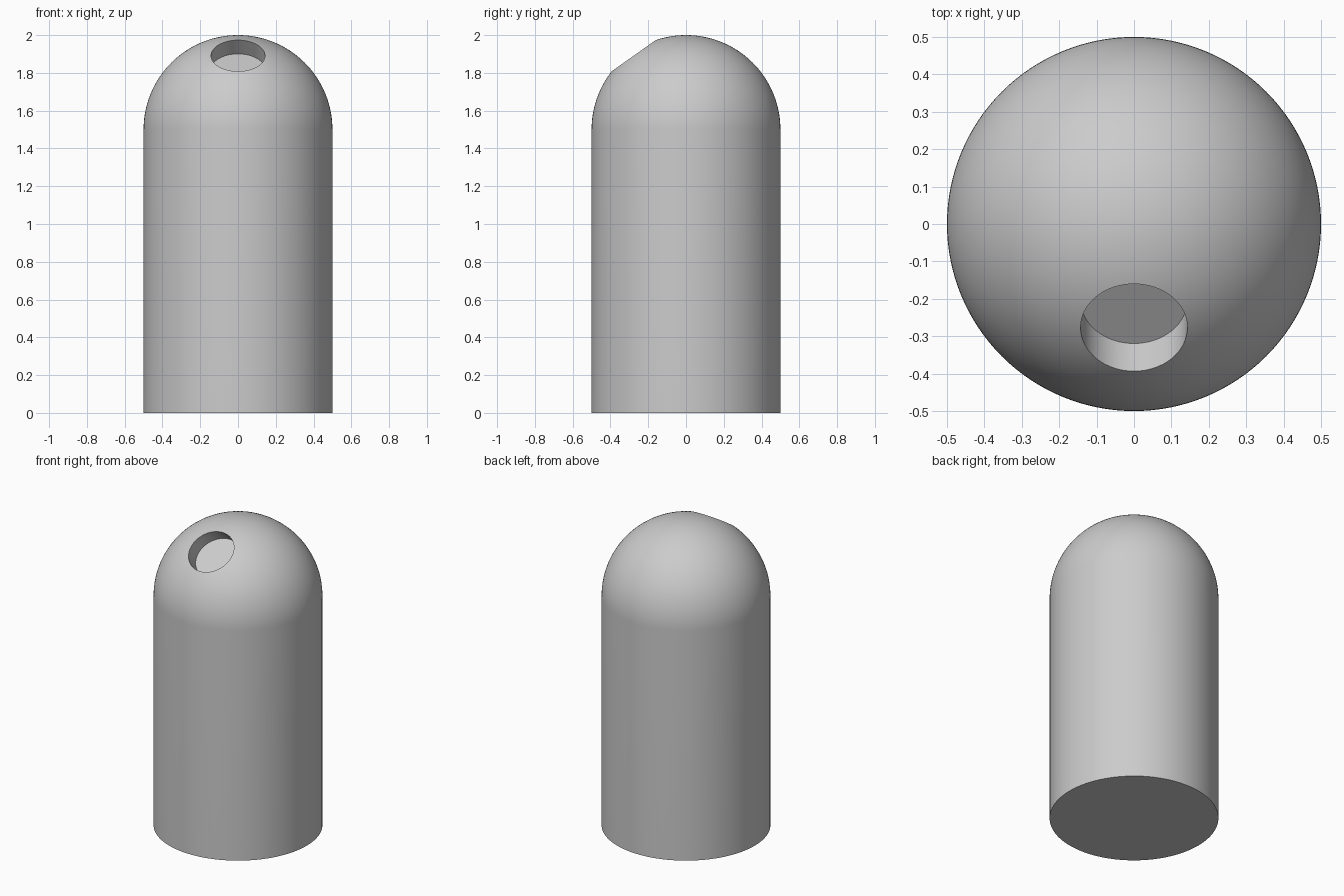
import bpy, bmesh
from math import sin, cos, pi, radians
from mathutils import Vector

if "Cube" in bpy.data.objects:
    bpy.data.objects.remove(bpy.data.objects["Cube"])

R, SHOULDER, SEG, RINGS = 0.5, 1.5, 128, 40


def make_object(name, bm):
    bmesh.ops.recalc_face_normals(bm, faces=bm.faces[:])
    mesh = bpy.data.meshes.new(name)
    bm.to_mesh(mesh)
    bm.free()
    obj = bpy.data.objects.new(name, mesh)
    bpy.context.collection.objects.link(obj)
    return obj


def bridge(bm, a, b):
    for i in range(len(a)):
        j = (i + 1) % len(a)
        bm.faces.new((a[i], a[j], b[j], b[i]))


def ring(bm, centre, u, v, radius, n):
    return [bm.verts.new(centre + radius * (cos(2 * pi * i / n) * u + sin(2 * pi * i / n) * v))
            for i in range(n)]


# Body: straight cylinder topped by a hemisphere
X, Y, Z = Vector((1, 0, 0)), Vector((0, 1, 0)), Vector((0, 0, 1))
bm = bmesh.new()
loops = [ring(bm, Vector((0, 0, 0)), X, Y, R, SEG)]
for k in range(RINGS):
    a = pi / 2 * k / RINGS
    loops.append(ring(bm, Z * (SHOULDER + R * sin(a)), X, Y, R * cos(a), SEG))
for lower, upper in zip(loops, loops[1:]):
    bridge(bm, lower, upper)
bm.faces.new(loops[0])
tip = bm.verts.new(Z * (SHOULDER + R))
for i in range(SEG):
    bm.faces.new((loops[-1][i], loops[-1][(i + 1) % SEG], tip))
body = make_object("domed_body", bm)

# Round recess in the front of the dome, sunk back and down
tilt, half = radians(35.3), radians(16.6)
axis = Vector((0, -sin(tilt), cos(tilt)))
side = axis.cross(X)
rim = Z * SHOULDER + axis * R * cos(half)
r = R * sin(half)
bm = bmesh.new()
cut = [ring(bm, c, X, side, r, 64)
       for c in (rim + axis * 0.2, rim, rim + Vector((0, 0.074, -0.073)))]
bridge(bm, cut[0], cut[1])
bridge(bm, cut[1], cut[2])
bm.faces.new(cut[0])
bm.faces.new(cut[2])
cutter = make_object("recess_cutter", bm)
cutter.hide_render = True

mod = body.modifiers.new("recess", 'BOOLEAN')
mod.operation = 'DIFFERENCE'
mod.solver = 'EXACT'
mod.object = cutter
bpy.context.view_layer.objects.active = body
body.select_set(True)
bpy.ops.object.modifier_apply(modifier=mod.name)
bpy.data.objects.remove(cutter)
bpy.ops.object.shade_smooth_by_angle(angle=radians(30))
